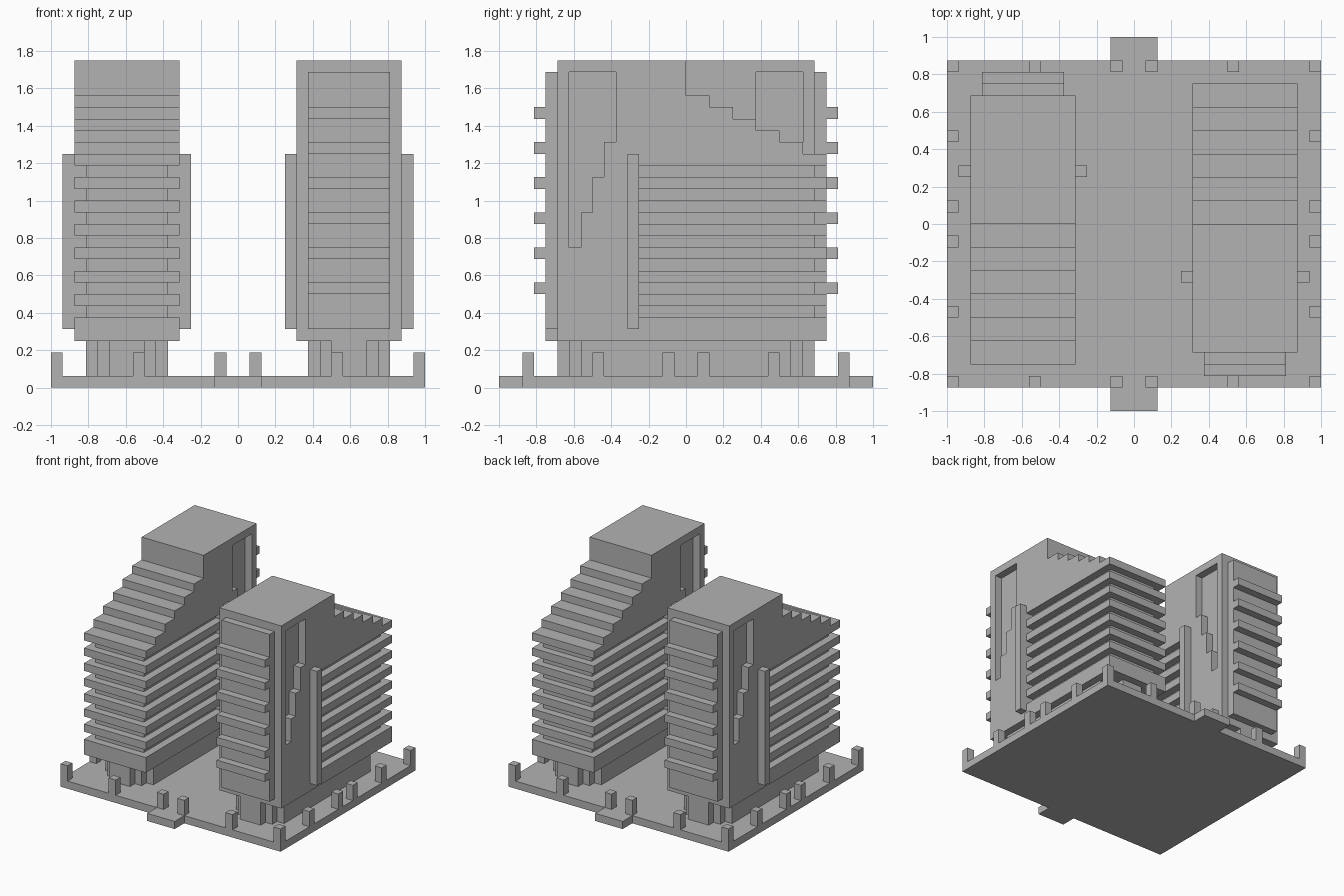
import bpy, bmesh, math
from mathutils import Vector

U = 1 / 16  # building module: every size is a multiple of this

cube = bpy.data.objects.get("Cube")
if cube:
    bpy.data.objects.remove(cube, do_unlink=True)

concrete = bpy.data.materials.new("concrete_grey")
concrete.use_nodes = True
grey = (0.45, 0.45, 0.45, 1)
concrete.diffuse_color = grey
concrete.node_tree.nodes["Principled BSDF"].inputs["Base Color"].default_value = grey


def prism(bm, outline, axis, low, high):
    """Extrude an outline along x (points are y, z) or z (points are x, y)."""
    def point(p, h):
        return Vector((h, *p) if axis == "x" else (*p, h)) * U
    face = bm.faces.new([bm.verts.new(point(p, low)) for p in outline])
    top = bmesh.ops.extrude_face_region(bm, geom=[face])["geom"]
    shift = point((0, 0), high - low)
    bmesh.ops.translate(bm, vec=shift, verts=[v for v in top if isinstance(v, bmesh.types.BMVert)])


def box(bm, x0, x1, y0, y1, z0, z1):
    prism(bm, [(x0, y0), (x1, y0), (x1, y1), (x0, y1)], "z", z0, z1)


def finish(bm, name):
    bmesh.ops.recalc_face_normals(bm, faces=bm.faces)
    mesh = bpy.data.meshes.new(name)
    bm.to_mesh(mesh)
    bm.free()
    mesh.materials.append(concrete)
    obj = bpy.data.objects.new(name, mesh)
    bpy.context.collection.objects.link(obj)
    return obj


# Plaza slab with an entrance step at each end
bm = bmesh.new()
half = [(-16, -14), (-2, -14), (-2, -16), (2, -16), (2, -14), (16, -14)]
prism(bm, half + [(-x, -y) for x, y in half], "z", 0, 1)
finish(bm, "plaza_slab")

# Bollards around the plaza edge
bm = bmesh.new()
for side in (-1, 1):
    for x in (-15.5, -8.5, -1.5, 1.5, 8.5, 15.5):
        y = side * 13.5
        box(bm, x - .5, x + .5, y - .5, y + .5, 1, 3)
    for y in (-7.5, -1.5, 1.5, 7.5):
        x = side * 15.5
        box(bm, x - .5, x + .5, y - .5, y + .5, 1, 3)
finish(bm, "bollards")

# Tower body: terraced side profile
bm = bmesh.new()
profile = [(-11, 4), (12, 4), (12, 20)]
for i in range(5):
    profile += [(10 - 2 * i, 20 + i), (10 - 2 * i, 21 + i)]
profile += [(0, 25), (0, 28), (-11, 28)]
prism(bm, profile, "x", -4.5, 4.5)
body = finish(bm, "tower_body")

# Cutter: set-back window bands and stepped side recesses
bm = bmesh.new()
band = [(-6, -4), (-3.5, -4), (-3.5, 11), (3.5, 11), (3.5, -4), (6, -4), (6, 14), (-6, 14)]
for i in range(7):
    prism(bm, band, "z", 6 + 2 * i, 7 + 2 * i)
recess = [(-10, 27), (-10, 12)]
for i, (z0, z1) in enumerate([(12, 15), (15, 18), (18, 21), (21, 27)]):
    recess += [(-9 + i, z0), (-9 + i, z1)]
for x0, x1 in ((-6, -3.5), (3.5, 6)):
    prism(bm, recess, "x", x0, x1)
cutter = finish(bm, "tower_cutter")
cutter.hide_render = True

cut = body.modifiers.new("cut", "BOOLEAN")
cut.operation = "DIFFERENCE"
cut.solver = "EXACT"
cut.object = cutter
graph = bpy.context.evaluated_depsgraph_get()
body.data = bpy.data.meshes.new_from_object(body.evaluated_get(graph))
body.modifiers.clear()
bpy.data.objects.remove(cutter, do_unlink=True)

# Ground floor core with stepped corners
bm = bmesh.new()
quarter = [(3.5, 9), (2.5, 9), (2.5, 10), (1.5, 10), (1.5, 11)]
right = [(x, -y) for x, y in reversed(quarter)] + quarter
prism(bm, right + [(-x, -y) for x, y in right], "z", 1, 4)
core = finish(bm, "ground_floor_core")

# Vertical fins on both sides
bm = bmesh.new()
for x in (-5.5, 4.5):
    box(bm, x, x + 1, -5, -4, 5, 20)
fins = finish(bm, "side_fins")

# Rear panel and its balconies
bm = bmesh.new()
box(bm, -3.5, 3.5, -12, -11, 5, 27)
panel = finish(bm, "rear_panel")
bm = bmesh.new()
for i in range(6):
    box(bm, -3.5, 3.5, -13, -12, 8 + 3 * i, 9 + 3 * i)
balconies = finish(bm, "rear_balconies")

# Place the tower, and a second one turned half round
for part in (body, core, fins, panel, balconies):
    twin = part.copy()
    twin.name = "second_" + part.name
    bpy.context.collection.objects.link(twin)
    part.location.x = 9.5 * U
    twin.location.x = -9.5 * U
    twin.rotation_euler.z = math.pi
